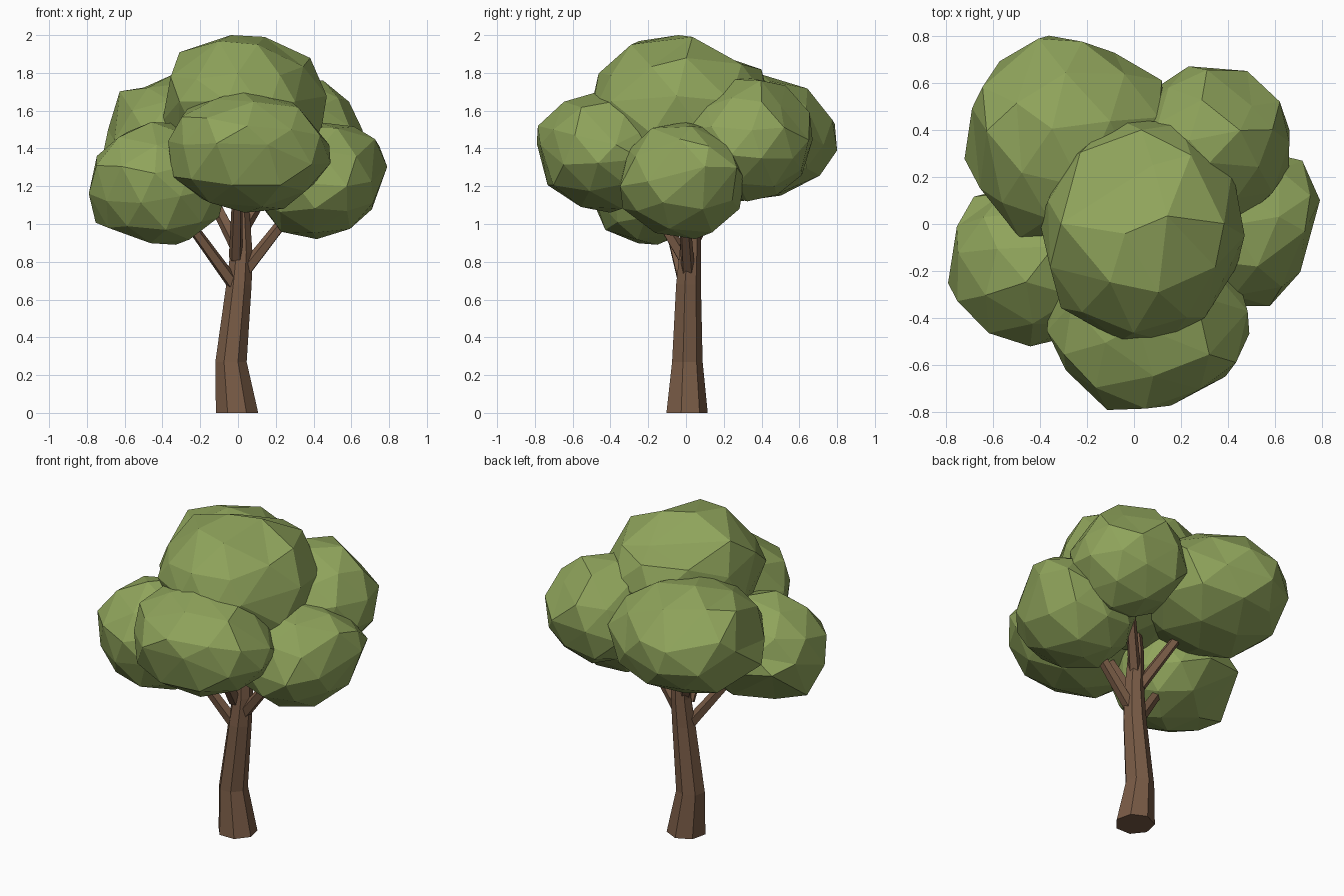
import bpy, bmesh, math, random
from mathutils import Vector, Matrix

cube = bpy.data.objects.get("Cube")
if cube:
    bpy.data.objects.remove(cube, do_unlink=True)


def material(name, rgb):
    mat = bpy.data.materials.new(name)
    mat.use_nodes = True
    mat.diffuse_color = (*rgb, 1)
    mat.node_tree.nodes["Principled BSDF"].inputs["Base Color"].default_value = (*rgb, 1)
    return mat


leaf = material("leaf green", (0.275, 0.37, 0.105))
bark = material("bark brown", (0.19, 0.105, 0.061))


def add_object(name, bm, mat):
    bmesh.ops.recalc_face_normals(bm, faces=bm.faces)
    mesh = bpy.data.meshes.new(name)
    bm.to_mesh(mesh)
    bm.free()
    mesh.materials.append(mat)
    obj = bpy.data.objects.new(name, mesh)
    bpy.context.collection.objects.link(obj)
    return obj


def limb(name, path, sides):
    """Faceted tube through (centre, radius) stations, capped at both ends."""
    bm = bmesh.new()
    lean = (Vector(path[-1][0]) - Vector(path[0][0])).normalized()
    # the trunk keeps level rings, branches get rings square to their run
    turn = lean.to_track_quat('Z', 'Y') if lean.z < 0.95 else Matrix.Identity(3).to_quaternion()
    rings = []
    for centre, radius in path:
        ring = []
        for i in range(sides):
            a = math.tau * i / sides + math.pi / 2
            offset = Vector((math.cos(a), math.sin(a), 0)) * radius
            ring.append(bm.verts.new(Vector(centre) + turn @ offset))
        rings.append(ring)
    for low, high in zip(rings, rings[1:]):
        for i in range(sides):
            j = (i + 1) % sides
            bm.faces.new((low[i], low[j], high[j], high[i]))
    bm.faces.new(rings[0][::-1])
    bm.faces.new(rings[-1])
    return add_object(name, bm, bark)


def fit(bm, low, high):
    for axis in range(3):
        values = [v.co[axis] for v in bm.verts]
        least, span = min(values), max(values) - min(values)
        for v in bm.verts:
            v.co[axis] = low[axis] + (v.co[axis] - least) / span * (high[axis] - low[axis])


def leaf_clump(name, low, high, corners, seed):
    """Irregular faceted ball fitted between two points, drawn out to its corners."""
    rng = random.Random(seed)
    bm = bmesh.new()
    bmesh.ops.create_icosphere(bm, subdivisions=2, radius=1)
    spin = Matrix.Rotation(rng.uniform(0, math.tau), 3, 'Z') @ Matrix.Rotation(rng.uniform(-0.3, 0.3), 3, 'X')
    for v in bm.verts:
        v.co = spin @ (v.co + Vector([rng.uniform(-0.05, 0.05) for _ in range(3)]))
    fit(bm, low, high)
    free = list(bm.verts)
    for corner in map(Vector, corners):
        near = min(free, key=lambda v: (v.co - corner).length)
        free.remove(near)
        start = near.co.copy()
        for v in bm.verts:
            v.co += (corner - start) * math.exp(-((v.co - start).length / 0.16) ** 2)
    fit(bm, low, high)
    # merge nearly level neighbours into broader facets
    bmesh.ops.dissolve_limit(bm, angle_limit=math.radians(6), verts=bm.verts, edges=bm.edges)
    return add_object(name, bm, leaf)


# Trunk with a slight bend
limb("trunk", [((-0.005, 0, 0), 0.115), ((-0.037, 0.003, 0.27), 0.085),
               ((0.005, 0.01, 0.68), 0.069), ((0.018, 0.02, 0.85), 0.06),
               ((0.012, 0.03, 1.1), 0.048), ((0.02, 0, 1.5), 0.035)], 7)

# Branches, one into each outer clump
branches = {
    "branch_right": ((0.0, 0, 0.65), (-0.4, -0.14, 1.2)),
    "branch_left": ((0.035, 0.01, 0.75), (0.42, -0.02, 1.24)),
    "branch_front": ((-0.012, -0.01, 0.82), (0.0, -0.3, 1.3)),
    "branch_back_left": ((0.02, 0.03, 0.97), (0.28, 0.28, 1.4)),
    "branch_back_right": ((0.0, 0.02, 0.87), (-0.26, 0.26, 1.38)),
}
for name, (base, tip) in branches.items():
    limb(name, [(base, 0.038), (tip, 0.024)], 5)

# Leaf clumps: lowest point, highest point, prominent corners
clumps = {
    "crown_top": ((-0.4, -0.5, 1.2), (0.47, 0.45, 2.0),
                  [(0.13, 0.03, 2.0), (-0.1, -0.25, 1.97), (-0.31, 0, 1.91), (0.38, 0, 1.88),
                   (-0.06, -0.5, 1.65), (0.08, 0.25, 1.87), (-0.31, -0.36, 1.65), (0.3, -0.4, 1.65)]),
    "crown_front": ((-0.37, -0.79, 1.06), (0.49, -0.05, 1.71),
                    [(-0.1, -0.79, 1.42), (0.17, -0.77, 1.42), (0.49, -0.37, 1.42),
                     (-0.37, -0.45, 1.43), (0.05, -0.4, 1.06), (-0.27, -0.62, 1.42),
                     (0.03, -0.43, 1.71)]),
    "crown_right": ((-0.79, -0.52, 0.89), (-0.05, 0.18, 1.54),
                    [(-0.75, -0.12, 1.0), (-0.33, -0.15, 0.89), (-0.79, -0.25, 1.16),
                     (-0.68, 0.12, 1.2)]),
    "crown_left": ((0.06, -0.35, 0.92), (0.79, 0.31, 1.54),
                   [(0.79, 0.05, 1.27), (0.72, 0.27, 1.3), (0.42, 0.05, 0.92),
                    (0.58, -0.35, 1.2), (0.73, -0.03, 1.45)]),
    "crown_back_left": ((0.02, -0.02, 1.12), (0.66, 0.67, 1.77),
                        [(0.23, 0.67, 1.45), (0.48, 0.66, 1.45), (0.66, 0.35, 1.5),
                         (0.32, 0.26, 1.77), (0.5, 0.5, 1.63)]),
    "crown_back_right": ((-0.72, -0.07, 1.12), (0.14, 0.8, 1.79),
                         [(-0.4, 0.8, 1.53), (-0.62, 0.4, 1.7), (0.12, 0.62, 1.5),
                          (-0.72, 0.27, 1.33), (-0.68, 0.5, 1.5)]),
}
for seed, (name, (low, high, corners)) in enumerate(clumps.items()):
    leaf_clump(name, low, high, corners, seed)
